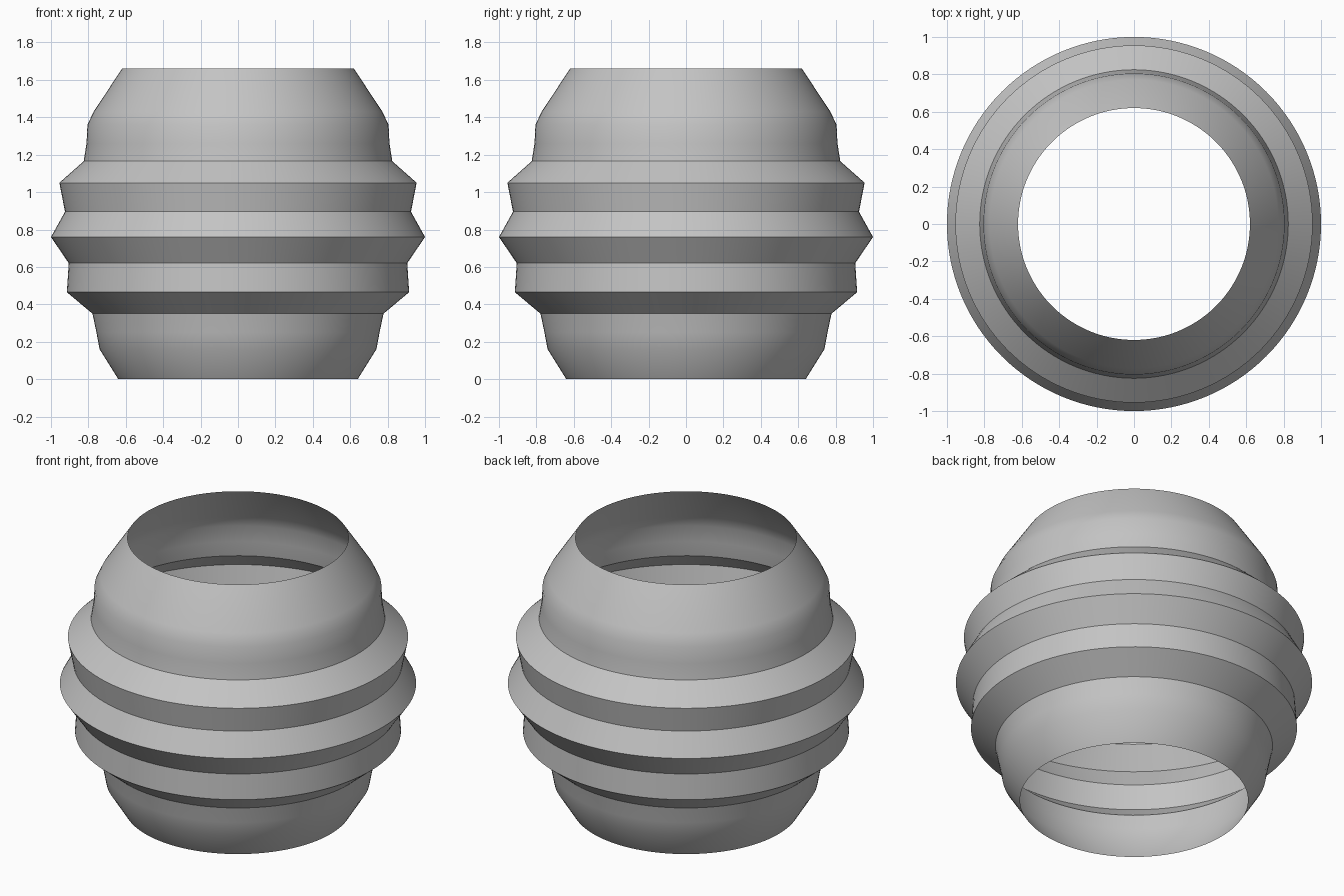
import bpy
import bmesh
from math import tau
from mathutils import Vector

cube = bpy.data.objects.get("Cube")
if cube:
    bpy.data.objects.remove(cube, do_unlink=True)

# Plain grey material
grey = bpy.data.materials.new("plain_grey")
grey.use_nodes = True
colour = (0.55, 0.55, 0.55, 1)
grey.diffuse_color = colour
grey.node_tree.nodes["Principled BSDF"].inputs["Base Color"].default_value = colour

# Radius and height of the ribbed wall, bottom rim to top rim
PROFILE = [
    (0.64, 0.0), (0.74, 0.16), (0.757, 0.25), (0.778, 0.35),
    (0.915, 0.465), (0.905, 0.62), (1.0, 0.76), (0.925, 0.895),
    (0.955, 1.05), (0.825, 1.165), (0.81, 1.26), (0.805, 1.36),
    (0.772, 1.43), (0.62, 1.66),
]
SIDES = 128

# Open thin shell, spun around the vertical axis
bm = bmesh.new()
verts = [bm.verts.new((r, 0, z)) for r, z in PROFILE]
edges = [bm.edges.new(pair) for pair in zip(verts, verts[1:])]
bmesh.ops.spin(bm, geom=verts + edges, cent=(0, 0, 0), axis=(0, 0, 1),
               angle=tau, steps=SIDES, use_merge=False)
bmesh.ops.remove_doubles(bm, verts=bm.verts, dist=0.0005)

# Make every wall face point outward
bm.normal_update()
inward = [f for f in bm.faces
          if f.normal.dot(Vector((*f.calc_center_median().xy, 0))) < 0]
bmesh.ops.reverse_faces(bm, faces=inward)

mesh = bpy.data.meshes.new("ribbed_shell")
bm.to_mesh(mesh)
bm.free()
mesh.materials.append(grey)
shell = bpy.data.objects.new("ribbed_shell", mesh)
bpy.context.collection.objects.link(shell)

# Smooth around the wall, crisp along the ribs
bpy.ops.object.select_all(action="DESELECT")
shell.select_set(True)
bpy.context.view_layer.objects.active = shell
bpy.ops.object.shade_smooth_by_angle(angle=tau / 12)
